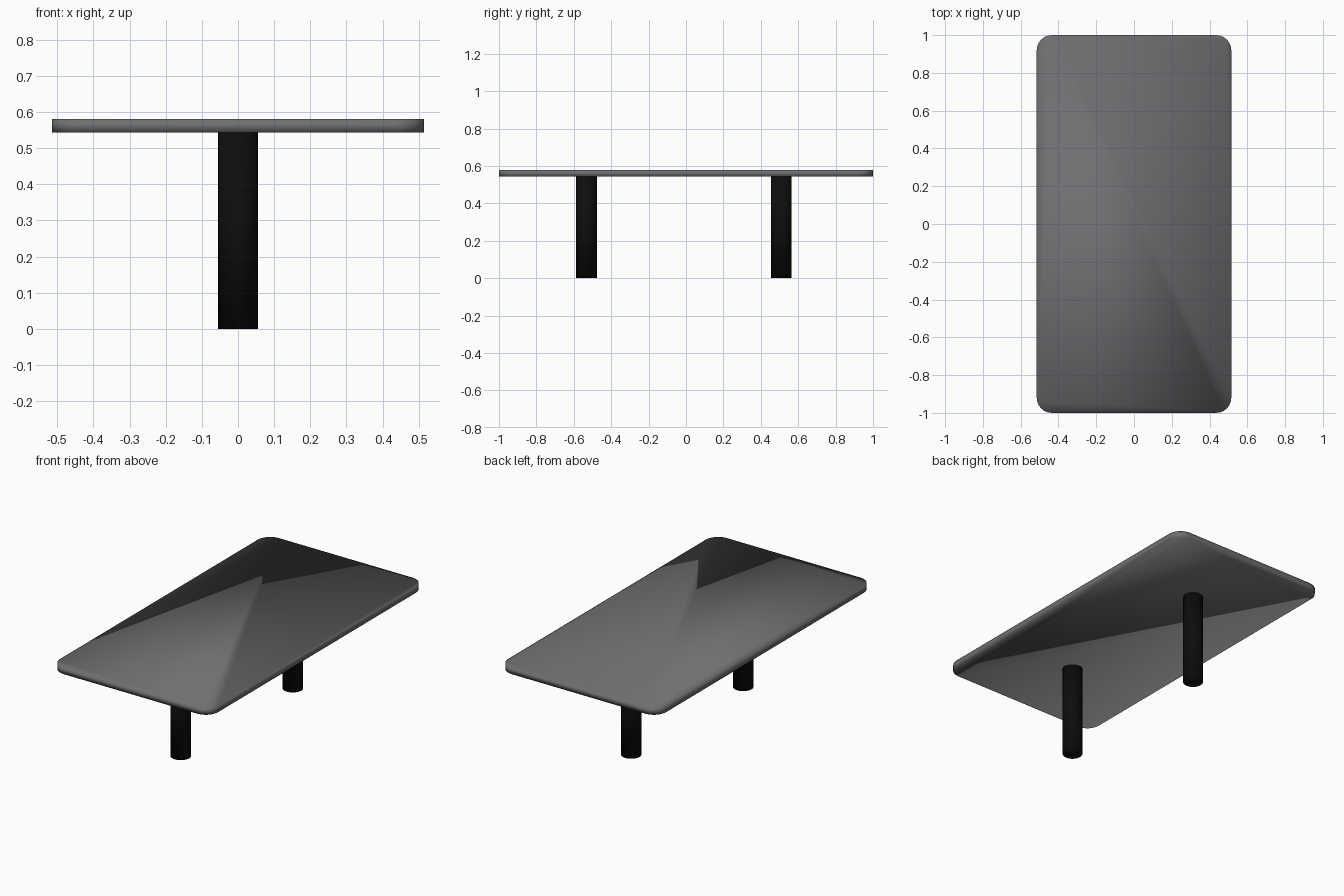
import bpy, bmesh, math

if "Cube" in bpy.data.objects:
    bpy.data.objects.remove(bpy.data.objects["Cube"])

def material(name, rgb):
    m = bpy.data.materials.new(name)
    m.diffuse_color = (*rgb, 1)
    m.use_nodes = True
    m.node_tree.nodes["Principled BSDF"].inputs["Base Color"].default_value = m.diffuse_color
    return m

grey = material("slate grey", (0.16, 0.16, 0.17))
black = material("black", (0.004, 0.004, 0.004))

def prism(name, outline, z0, z1, mat):
    """Extrude a closed outline upward into a smooth-shaded solid."""
    bm = bmesh.new()
    base = bm.faces.new([bm.verts.new((x, y, z0)) for x, y in outline])
    top = bmesh.ops.extrude_face_region(bm, geom=[base], use_keep_orig=True)
    for v in top["geom"]:
        if isinstance(v, bmesh.types.BMVert):
            v.co.z = z1
    bmesh.ops.recalc_face_normals(bm, faces=bm.faces)
    for f in bm.faces:
        f.smooth = True
    me = bpy.data.meshes.new(name)
    bm.to_mesh(me)
    bm.free()
    me.materials.append(mat)
    ob = bpy.data.objects.new(name, me)
    bpy.context.collection.objects.link(ob)
    return ob

# Table top: rounded rectangle slab
W, L, R, N = 0.515, 1.0, 0.08, 6
outline = []
for k, (sx, sy) in enumerate([(1, 1), (-1, 1), (-1, -1), (1, -1)]):
    for i in range(N + 1):
        a = math.pi / 2 * (k + i / N)
        outline.append((sx * (W - R) + R * math.cos(a), sy * (L - R) + R * math.sin(a)))
prism("table_top", outline, 0.543, 0.58, grey)

# Two round legs on the centre line
for name, y in (("front_leg", -0.532), ("back_leg", 0.51)):
    ring = [(0.055 * math.cos(math.tau * i / 32), y + 0.055 * math.sin(math.tau * i / 32))
            for i in range(32)]
    prism(name, ring, 0.0, 0.543, black)
